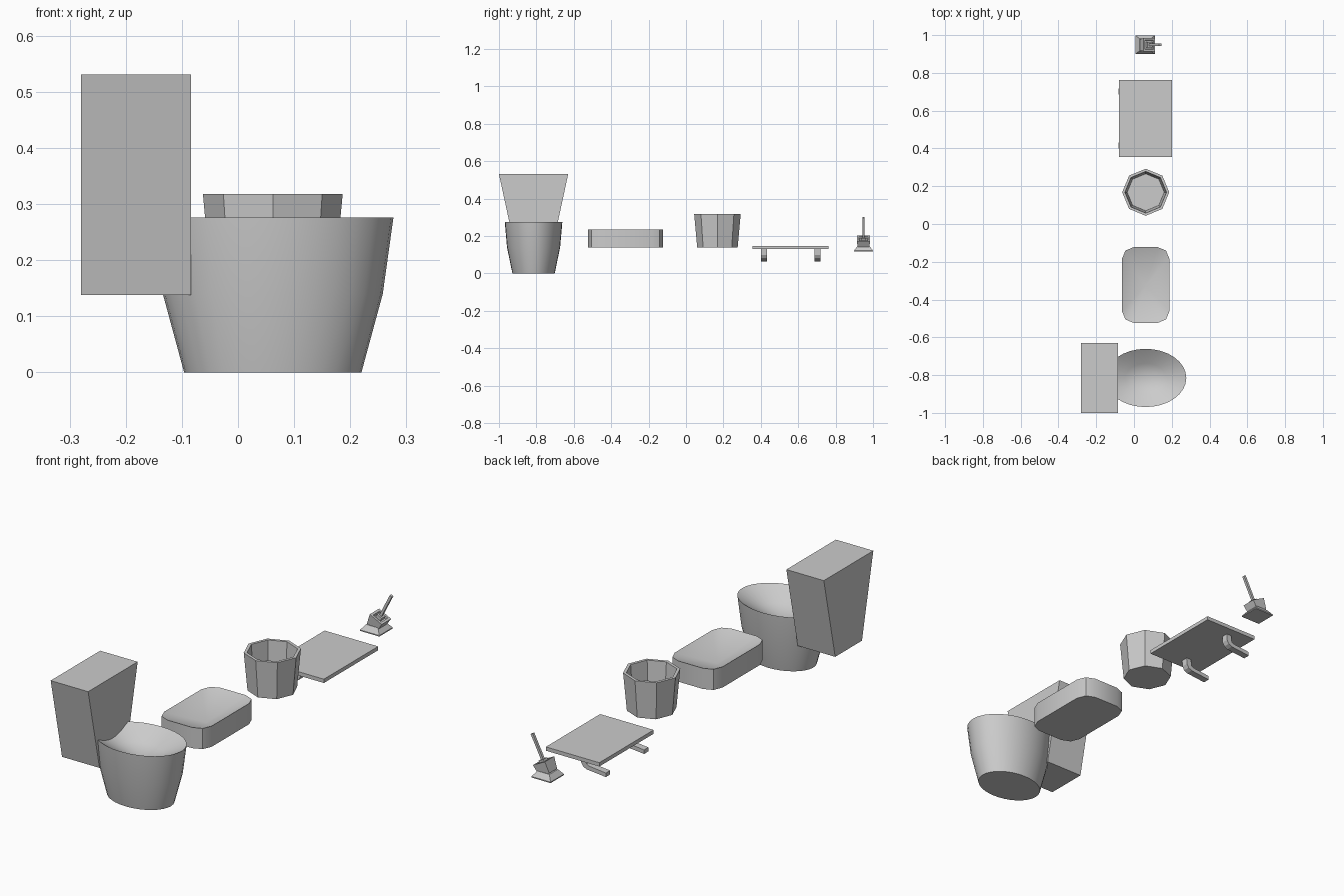
import bpy, bmesh
from math import cos, sin, pi, radians
from mathutils import Vector, Matrix

if "Cube" in bpy.data.objects:
    bpy.data.objects.remove(bpy.data.objects["Cube"])


def loft(name, rings, smooth=None):
    """Skin a stack of rings; one-point rings become fan apexes, end rings get caps."""
    bm = bmesh.new()
    rows = [[bm.verts.new(p) for p in r] for r in rings]
    for a, b in zip(rows, rows[1:]):
        n = len(a)
        for i in range(n):
            j = (i + 1) % n
            if len(b) == 1:
                bm.faces.new((a[i], a[j], b[0]))
            else:
                bm.faces.new((a[i], a[j], b[j], b[i]))
    for r in (rows[0], rows[-1]):
        if len(r) > 2:
            bm.faces.new(r)
    bmesh.ops.recalc_face_normals(bm, faces=bm.faces)
    me = bpy.data.meshes.new(name)
    bm.to_mesh(me)
    bm.free()
    ob = bpy.data.objects.new(name, me)
    bpy.context.collection.objects.link(ob)
    if smooth:
        bpy.ops.object.select_all(action='DESELECT')
        ob.select_set(True)
        bpy.context.view_layer.objects.active = ob
        bpy.ops.object.shade_smooth_by_angle(angle=radians(smooth))
    return ob


def ellipse(cx, cy, z, rx, ry, n):
    return [(cx + rx * cos(2 * pi * i / n), cy + ry * sin(2 * pi * i / n), z) for i in range(n)]


def rect(x0, x1, y0, y1, z):
    return [(x0, y0, z), (x1, y0, z), (x1, y1, z), (x0, y1, z)]


def rounded(cx, cy, z, hx, hy, r, seg):
    pts = []
    for k, (sx, sy) in enumerate(((1, 1), (-1, 1), (-1, -1), (1, -1))):
        for i in range(seg + 1):
            a = (k + i / seg) * pi / 2
            pts.append((cx + sx * (hx - r) + r * cos(a), cy + sy * (hy - r) + r * sin(a), z))
    return pts


CX = 0.062

# toilet: tapered tank and oval bowl with a dished top
TY = -0.815
loft("toilet_tank", [rect(-0.28, -0.084, TY - 0.10, TY + 0.10, 0.138),
                     rect(-0.28, -0.084, TY - 0.185, TY + 0.185, 0.531)])
loft("toilet_bowl", [ellipse(CX, TY, 0, 0.158, 0.113, 32),
                     ellipse(CX, TY, 0.14, 0.196, 0.142, 32),
                     ellipse(CX, TY, 0.276, 0.215, 0.154, 32),
                     ellipse(CX, TY, 0.222, 0.108, 0.077, 32),
                     [(CX, TY, 0.19)]], 40)

# sink: rounded basin dished to a centre point
loft("sink_basin", [rounded(CX, -0.323, 0.138, 0.125, 0.2, 0.06, 2),
                    rounded(CX, -0.323, 0.236, 0.125, 0.2, 0.06, 2),
                    [(CX, -0.323, 0.165)]], 40)

# waste bin: open eight-sided tub
BY = 0.168
loft("waste_bin", [ellipse(CX, BY, z, r, r, 8) for z, r in
                   ((0.138, 0.108), (0.318, 0.1245), (0.318, 0.110), (0.152, 0.098))])

# shelf board and two curved brackets
loft("shelf_board", [rect(-0.08, 0.2, 0.356, 0.762, 0.13),
                     rect(-0.08, 0.2, 0.356, 0.762, 0.148)])
profile = [(0.048, 0.132), (0.046, 0.1), (0.036, 0.083), (0.018, 0.074), (-0.083, 0.064),
           (-0.083, 0.083), (0.008, 0.093), (0.018, 0.1), (0.022, 0.132)]
for side, y in (("near", 0.416), ("far", 0.702)):
    loft("shelf_bracket_" + side, [[(x, y + d, z) for x, z in profile] for d in (-0.016, 0.016)])

# tap: flared foot, leaning body with a recessed end, and a thin lever
FY = 0.949
lean = Matrix.Rotation(radians(27), 3, 'Y')


def tilted(h, half):
    origin = Vector((0.06, FY, 0.145))
    return [origin + lean @ Vector((sx * half, sy * half, h))
            for sx, sy in ((-1, -1), (1, -1), (1, 1), (-1, 1))]


loft("tap_foot", [rect(0.009, 0.11, FY - 0.05, FY + 0.05, 0.118),
                  rect(0.009, 0.11, FY - 0.05, FY + 0.05, 0.123),
                  rect(0.028, 0.09, FY - 0.032, FY + 0.032, 0.147)])
loft("tap_body", [tilted(-0.008, 0.029), tilted(0.046, 0.035), tilted(0.046, 0.024),
                  tilted(0.036, 0.022)])
loft("tap_collar", [tilted(0.03, 0.014), tilted(0.054, 0.014)])
loft("tap_lever", [tilted(0.03, 0.006), tilted(0.174, 0.006)])
